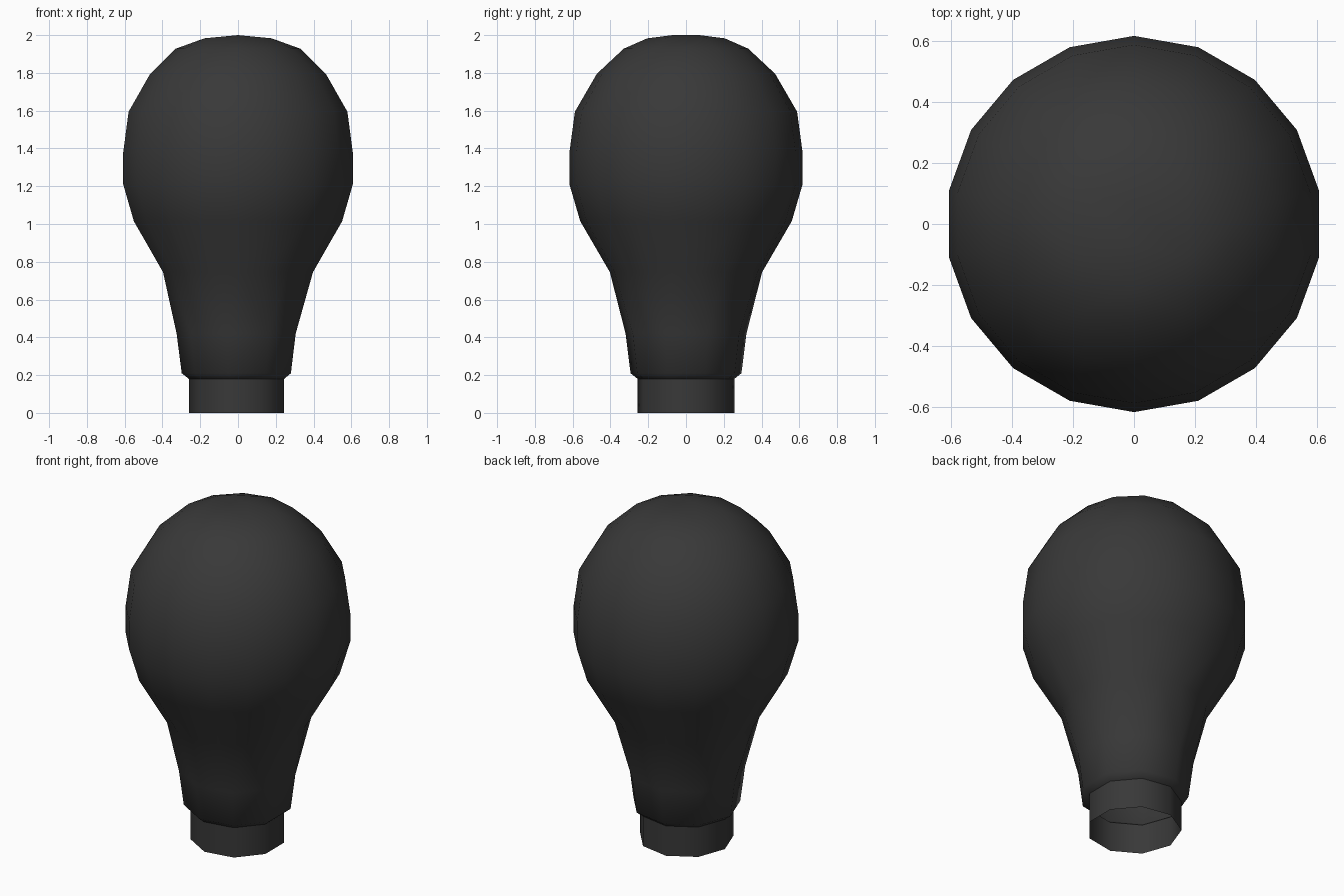
import bpy, bmesh, math

if "Cube" in bpy.data.objects:
    bpy.data.objects.remove(bpy.data.objects["Cube"])

mat = bpy.data.materials.new("dark_grey")
mat.diffuse_color = (0.04, 0.04, 0.04, 1)
mat.use_nodes = True
mat.node_tree.nodes["Principled BSDF"].inputs["Base Color"].default_value = mat.diffuse_color


def ring(bm, r, z, n, start):
    """Ring of n vertices, first one at the given angle in degrees."""
    out = []
    for i in range(n):
        a = math.radians(start + 360 * i / n)
        out.append((start + 360 * i / n, bm.verts.new((r * math.cos(a), r * math.sin(a), z))))
    return out


def bridge(bm, low, high):
    """Join two rings, quads for equal rings, triangles for unequal ones."""
    n, m = len(low), len(high)
    if n == m:
        for i in range(n):
            k = (i + 1) % n
            bm.faces.new((low[i][1], low[k][1], high[k][1], high[i][1]))
        return
    # start the upper ring at the vertex nearest in angle to the lower start
    off = lambda a: (a - low[0][0] + 180) % 360 - 180
    s = min(range(m), key=lambda j: abs(off(high[j][0])))
    first = off(high[s][0])
    i = j = 0
    while i < n or j < m:
        a, b = low[i % n][1], high[(s + j) % m][1]
        next_low = (i + 0.5) * 360 / n
        next_high = first + (j + 0.5) * 360 / m
        if j == m or (i < n and next_low <= next_high):
            i += 1
            bm.faces.new((a, low[i % n][1], b))
        else:
            j += 1
            bm.faces.new((a, high[(s + j) % m][1], b))


def lathe(name, profile, tip=False):
    bm = bmesh.new()
    rings = [ring(bm, *p) for p in profile]
    for low, high in zip(rings, rings[1:]):
        bridge(bm, low, high)
    if tip:
        # short ridge along y closes the crown
        v = [p[1] for p in rings[-1]]
        back, front = bm.verts.new((0, 0.07, 2)), bm.verts.new((0, -0.07, 2))
        for f in ((v[0], v[1], back), (v[1], v[2], front, back), (v[2], v[3], front),
                  (v[3], v[4], front), (v[4], v[5], back, front), (v[5], v[0], back)):
            bm.faces.new(f)
    bmesh.ops.recalc_face_normals(bm, faces=bm.faces[:])
    mesh = bpy.data.meshes.new(name)
    bm.to_mesh(mesh)
    bm.free()
    mesh.materials.append(mat)
    obj = bpy.data.objects.new(name, mesh)
    bpy.context.collection.objects.link(obj)
    bpy.ops.object.select_all(action='DESELECT')
    obj.select_set(True)
    bpy.context.view_layer.objects.active = obj
    bpy.ops.object.shade_smooth_by_angle(angle=math.radians(50))


# open nine-sided collar at the foot
lathe("collar", [(0.26, 0, 9, 180), (0.26, 0.18, 9, 180)])

# bulb: radius, height, sides, start angle
lathe("bulb", [
    (0.26, 0.18, 9, 180), (0.298, 0.21, 9, 180), (0.325, 0.42, 9, 180),
    (0.403, 0.745, 18, 90), (0.56, 1.015, 18, 90), (0.617, 1.21, 18, 90),
    (0.617, 1.38, 18, 90), (0.588, 1.595, 18, 90), (0.472, 1.795, 18, 90),
    (0.33, 1.928, 12, 90), (0.205, 1.983, 6, 90)], tip=True)
